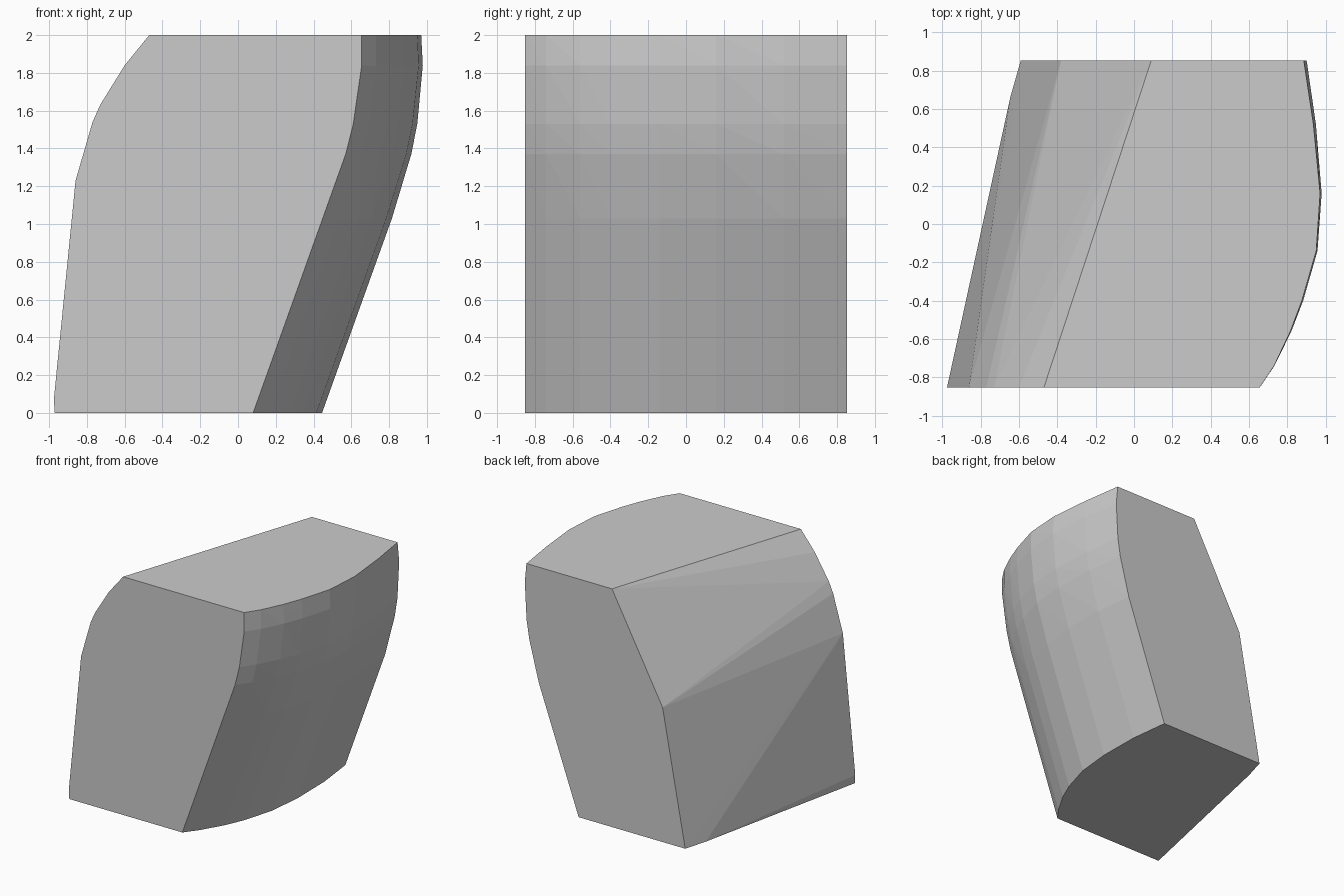
import bpy, bmesh

if "Cube" in bpy.data.objects:
    bpy.data.objects.remove(bpy.data.objects["Cube"])

D = 0.853  # half depth

# Front outline, left side (x, z)
left_front = [(-0.97, 0), (-0.975, 0.07), (-0.86, 1.23), (-0.77, 1.54),
              (-0.73, 1.63), (-0.60, 1.84), (-0.47, 2)]
# Back outline, left side (x, y, z)
left_back = [(-0.59, D, 0), (-0.645, 0.66, 0), (-0.38, D, 1.13), (0.09, D, 2)]
# Front outline, right side (x, z)
right_front = [(0.08, 0), (0.45, 1.03), (0.51, 1.2), (0.57, 1.37),
               (0.61, 1.53), (0.655, 1.84), (0.655, 2)]
# Sideways bulge of the right side (y, low offset, high offset)
bulge = [(-D, 0, 0), (-0.74, 0.085, 0.075), (-0.56, 0.19, 0.16), (-0.4, 0.26, 0.22),
         (-0.14, 0.335, 0.295), (0.16, 0.365, 0.315), (0.52, 0.36, 0.28), (D, 0.32, 0.23)]

points = [(x, -D, z) for x, z in left_front] + left_back
for x, z in right_front:
    t = max(0, (z - 1.03) / 0.97)
    points += [(x + lo + (hi - lo) * t, y, z) for y, lo, hi in bulge]

# Faceted block wrapped around the outlines
bm = bmesh.new()
for p in points:
    bm.verts.new(p)
hull = bmesh.ops.convex_hull(bm, input=bm.verts)
loose = list({g for g in hull["geom_interior"] + hull["geom_unused"]
              if isinstance(g, bmesh.types.BMVert)})
bmesh.ops.delete(bm, geom=loose, context='VERTS')
bmesh.ops.dissolve_limit(bm, angle_limit=0.01, verts=bm.verts, edges=bm.edges)
bmesh.ops.recalc_face_normals(bm, faces=bm.faces)
mesh = bpy.data.meshes.new("stone_block")
bm.to_mesh(mesh)
bm.free()

grey = bpy.data.materials.new("light_grey")
grey.diffuse_color = (0.6, 0.6, 0.6, 1)
grey.use_nodes = True
grey.node_tree.nodes["Principled BSDF"].inputs["Base Color"].default_value = grey.diffuse_color
mesh.materials.append(grey)
bpy.context.collection.objects.link(bpy.data.objects.new("stone_block", mesh))
